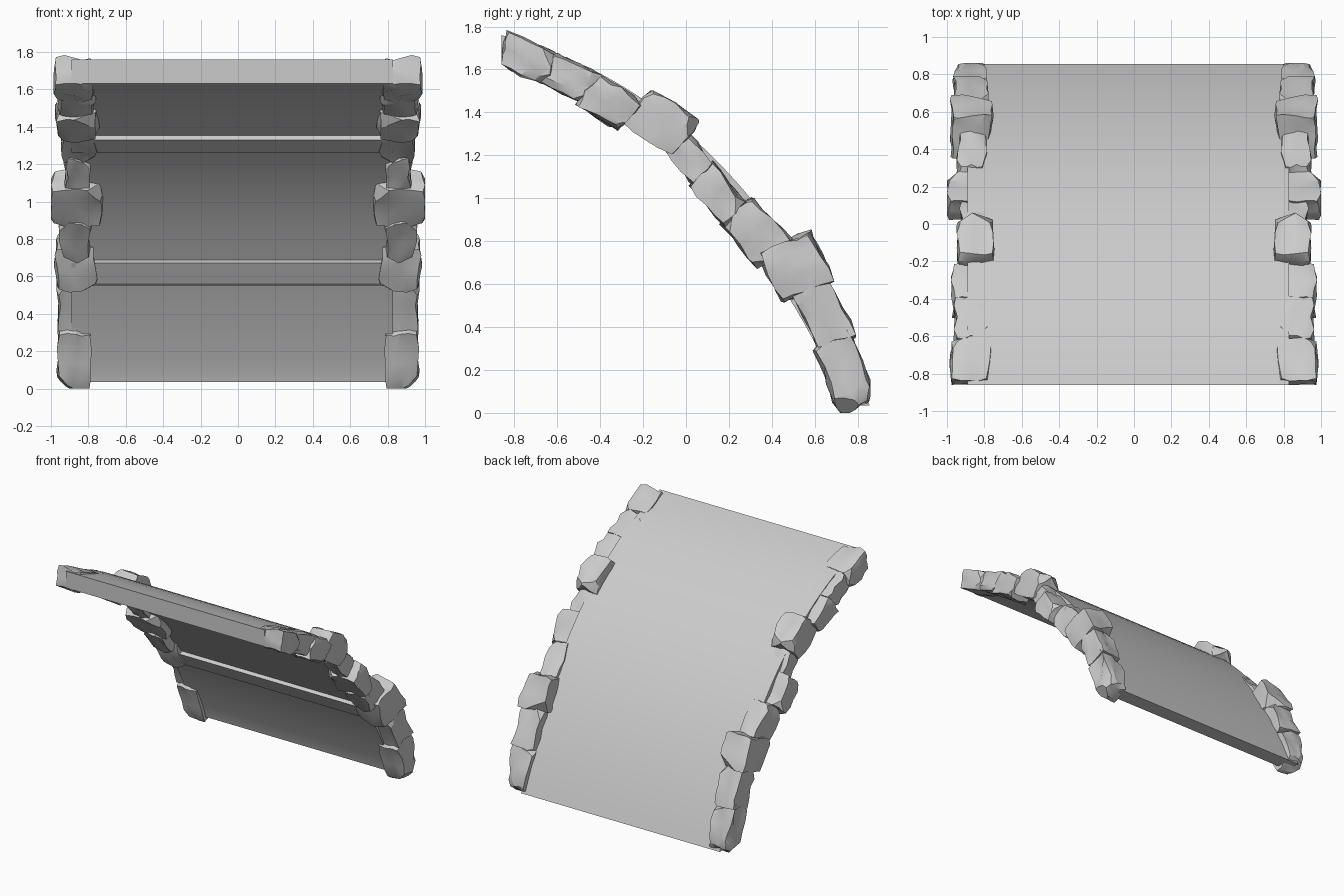
import bpy, bmesh, math, random
from mathutils import Vector, Matrix, noise

if "Cube" in bpy.data.objects:
    bpy.data.objects.remove(bpy.data.objects["Cube"])

random.seed(4)


def finish(name, bm, angle):
    bmesh.ops.recalc_face_normals(bm, faces=bm.faces[:])
    me = bpy.data.meshes.new(name)
    bm.to_mesh(me)
    bm.free()
    ob = bpy.data.objects.new(name, me)
    bpy.context.collection.objects.link(ob)
    bpy.ops.object.select_all(action='DESELECT')
    ob.select_set(True)
    bpy.context.view_layer.objects.active = ob
    bpy.ops.object.shade_smooth_by_angle(angle=math.radians(angle))
    return ob


# Curved slab: upper surface is one quadratic curve in the y-z plane
P0, P1, P2 = Vector((-.86, 1.76)), Vector((.28, 1.46)), Vector((.855, .035))


def top(t):
    return P0 * (1 - t) ** 2 + P1 * (2 * t * (1 - t)) + P2 * t * t


def under(t, thick):
    d = ((P1 - P0) * (1 - t) + (P2 - P1) * t).normalized()
    return top(t) - Vector((-d.y, d.x)) * thick


N = 28
upper = [top(i / N) for i in range(N + 1)]
# Underside is three overlapping lengths, each starting with a small lip
lower = [Vector((-.86, 1.63))]
for t0, t1 in ((0, .33), (.33, .72), (.72, 1)):
    if t0:
        lower += [under(t0, .135), under(t0 + .05, .135)]
    start = t0 + .06
    for i in range(9):
        t = start + (t1 - start) * i / 8
        lower.append(under(t, .118 - .012 * i / 8))
lower[-1] = Vector((.735, .035))

bm = bmesh.new()
face = bm.faces.new([bm.verts.new((-.89, p.x, p.y)) for p in upper + lower[::-1]])
ext = bmesh.ops.extrude_face_region(bm, geom=[face])
bmesh.ops.translate(bm, vec=(1.72, 0, 0),
                    verts=[v for v in ext['geom'] if isinstance(v, bmesh.types.BMVert)])
# close the first side if the extrusion left it open
bmesh.ops.holes_fill(bm, edges=[e for e in bm.edges if e.is_boundary], sides=0)
finish("curved_slab", bm, 25)

# Border stones: y, z, length, thickness, downward slope, inner x, outer x
STONES = [
    (-.74, 1.65, .25, .155, 24, .77, .98),
    (-.54, 1.56, .25, .155, 25, .77, .955),
    (-.36, 1.44, .24, .17, 31, .755, .97),
    (-.11, 1.355, .28, .205, 34, .755, .945),
    (.03, 1.17, .25, .13, 53, .79, .925),
    (.15, 1.02, .25, .15, 50, .73, 1.0),
    (.32, .84, .28, .20, 50, .79, .945),
    (.51, .685, .26, .265, 64, .76, .975),
    (.635, .47, .32, .18, 64, .785, .96),
    (.74, .185, .345, .185, 70, .79, .955),
]


def make_stone(y, z, length, thick, slope, x0, x1):
    size = Vector((x1 - x0, length, thick))
    bm = bmesh.new()
    bmesh.ops.create_cube(bm, size=1)
    bmesh.ops.subdivide_edges(bm, edges=bm.edges[:], cuts=3, use_grid_fill=True)
    seed = Vector([random.uniform(-50, 50) for _ in range(3)])
    skew = random.uniform(-.15, .15)
    for v in bm.verts:
        c = v.co.copy()
        # knock back edges and corners, then roughen
        hits = sum(abs(a) > .49 for a in c)
        c *= (1, 1, .97, .92)[hits]
        c.y += skew * c.z
        p = Vector((c.x * size.x, c.y * size.y, c.z * size.z))
        p += noise.noise_vector(c * 2.3 + seed) * .02
        v.co = p + Vector([random.uniform(-.007, .007) for _ in range(3)])
    # flat chips broken off some corners
    for _ in range(4):
        d = Vector([random.choice((-1, 1)) * random.uniform(.4, 1) for _ in range(3)])
        corner = Vector([math.copysign(s / 2, a) for s, a in zip(size, d)])
        bmesh.ops.bisect_plane(bm, geom=bm.verts[:] + bm.edges[:] + bm.faces[:],
                               plane_co=corner * random.uniform(.72, .82),
                               plane_no=d.normalized(), clear_outer=True)
        bmesh.ops.holes_fill(bm, edges=[e for e in bm.edges if e.is_boundary], sides=0)
    bmesh.ops.transform(bm, verts=bm.verts[:],
                        matrix=Matrix.Translation(((x0 + x1) / 2, y, z))
                        @ Matrix.Rotation(-math.radians(slope), 4, 'X'))
    for v in bm.verts:
        v.co = (min(1, v.co.x), max(-.86, min(.86, v.co.y)), max(0, v.co.z))
    bmesh.ops.recalc_face_normals(bm, faces=bm.faces[:])
    return bm


# Gather the stones into one side, then mirror to the other
border = bmesh.new()
for s in STONES:
    stone = make_stone(*s)
    tmp = bpy.data.meshes.new("tmp")
    stone.to_mesh(tmp)
    stone.free()
    border.from_mesh(tmp)
    bpy.data.meshes.remove(tmp)
stones = finish("border_stones", border, 28)
mirror = stones.modifiers.new("Mirror", 'MIRROR')
mirror.use_mirror_merge = False
